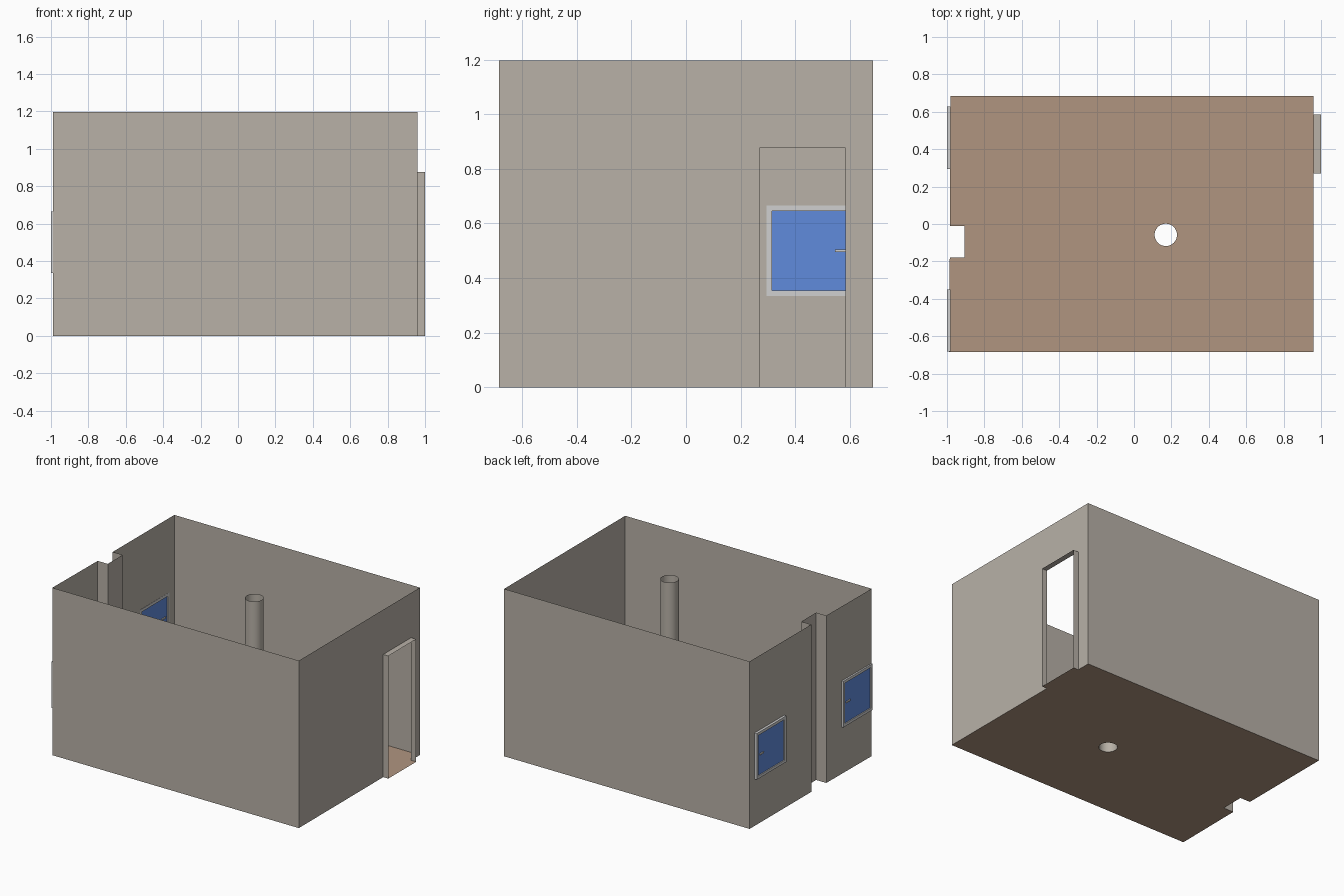
import bpy, bmesh, math
from mathutils import Vector

if "Cube" in bpy.data.objects:
    bpy.data.objects.remove(bpy.data.objects["Cube"])

H = 1.197                      # wall height
XR, YH = 0.96, 0.684           # right wall, half depth
DOOR = (0.27, 0.585, 0.877)    # y0, y1, top
COL = (0.17, -0.058, 0.06)     # column x, y, radius
SEG = 32


def material(name, rgb):
    lin = [((c / 255 + 0.055) / 1.055) ** 2.4 for c in rgb]
    m = bpy.data.materials.new(name)
    m.diffuse_color = (*lin, 1)
    m.use_nodes = True
    m.node_tree.nodes["Principled BSDF"].inputs["Base Color"].default_value = m.diffuse_color
    return m


WALL = material("plaster", (184, 177, 167))
FLOOR = material("tan_floor", (176, 149, 128))
FRAME = material("pale_frame", (208, 208, 208))
GLASS = material("blue_glass", (96, 139, 220))


def finish(name, bm, mat):
    bmesh.ops.remove_doubles(bm, verts=bm.verts, dist=1e-5)
    me = bpy.data.meshes.new(name)
    bm.to_mesh(me)
    bm.free()
    me.materials.append(mat)
    ob = bpy.data.objects.new(name, me)
    bpy.context.collection.objects.link(ob)
    return ob


def face(bm, pts):
    return bm.faces.new([bm.verts.new(p) for p in pts])


def box(name, lo, hi, mat):
    bm = bmesh.new()
    bmesh.ops.create_cube(bm, size=1)
    for v in bm.verts:
        v.co = [lo[i] + (v.co[i] + 0.5) * (hi[i] - lo[i]) for i in range(3)]
    return finish(name, bm, mat)


def wall(bm, a, b, opening=None):
    """Thin wall from a to b; opening is (y0, y1, z0, z1) along a wall in y."""
    ts, zs = [0, 1], [0, H]
    if opening:
        cut = sorted((y - a[1]) / (b[1] - a[1]) for y in opening[:2])
        ts = [0, *cut, 1]
        zs = sorted({0, opening[2], opening[3], H})
    a, b = Vector((*a, 0)), Vector((*b, 0))
    for i in range(len(ts) - 1):
        for j in range(len(zs) - 1):
            if opening and i == 1 and zs[j] == opening[2]:
                continue
            p, q = a.lerp(b, ts[i]), a.lerp(b, ts[i + 1])
            lo, hi = Vector((0, 0, zs[j])), Vector((0, 0, zs[j + 1]))
            face(bm, (p + lo, q + lo, q + hi, p + hi))


# walls: front, right with doorway, back, left with windows and niche
WIN_Z = (0.335, 0.665)
WINDOWS = {"back_window": (0.295, 0.628), "front_window": (-0.681, -0.35)}
d0, d1, dz = DOOR
path = [(-0.99, -YH), (XR, -YH), (XR, YH), (-0.982, YH), (-0.984, -0.01),
        (-0.905, -0.01), (-0.905, -0.178), (-0.985, -0.178)]
openings = {1: (d0, d1, 0, dz),
            3: (*WINDOWS["back_window"], *WIN_Z),
            7: (*WINDOWS["front_window"], *WIN_Z)}
bm = bmesh.new()
for i, p in enumerate(path):
    wall(bm, p, path[(i + 1) % len(path)], openings.get(i))
finish("walls", bm, WALL)

# door surround: thin sleeve standing out from the right wall
bm = bmesh.new()
sleeve = [(d0, 0), (d0, dz), (d1, dz), (d1, 0)]
for (ya, za), (yb, zb) in zip(sleeve, sleeve[1:]):
    face(bm, ((XR, ya, za), (XR, yb, zb), (1, yb, zb), (1, ya, za)))
finish("door_surround", bm, WALL)

# floor with threshold, niche and a round hole for the column
ring = [(COL[0] + COL[2] * math.cos(2 * math.pi * k / SEG),
         COL[1] + COL[2] * math.sin(2 * math.pi * k / SEG)) for k in range(SEG)]
outline = path[:2] + [(XR, d0), (1, d0), (1, d1), (XR, d1)] + path[2:]
bm = bmesh.new()
for loop in (outline, ring):
    vs = [bm.verts.new((x, y, 0)) for x, y in loop]
    for k in range(len(vs)):
        bm.edges.new((vs[k - 1], vs[k]))
bmesh.ops.triangle_fill(bm, use_beauty=True, edges=bm.edges[:], normal=(0, 0, 1))
bm.normal_update()
for f in bm.faces:
    if f.normal.z < 0:
        f.normal_flip()
finish("floor", bm, FLOOR)

# hollow round column
bm = bmesh.new()
for k in range(SEG):
    (xa, ya), (xb, yb) = ring[k - 1], ring[k]
    face(bm, ((xa, ya, 0), (xb, yb, 0), (xb, yb, H), (xa, ya, H))).smooth = True
finish("column", bm, WALL)

# windows: frame ring, glass pane and small handle
X0, X1, T = -1.0, -0.981, 0.02
for name, (y0, y1) in WINDOWS.items():
    z0, z1 = WIN_Z

    def rect(x, t):
        return [(x, y0 + t, z0 + t), (x, y1 - t, z0 + t),
                (x, y1 - t, z1 - t), (x, y0 + t, z1 - t)]

    bm = bmesh.new()
    loops = [rect(X0, 0), rect(X1, 0), rect(X1, T), rect(X0, T)]
    for i in range(4):
        A, B = loops[i], loops[(i + 1) % 4]
        for k in range(4):
            face(bm, (A[k - 1], A[k], B[k], B[k - 1]))
    bmesh.ops.remove_doubles(bm, verts=bm.verts, dist=1e-5)
    bmesh.ops.recalc_face_normals(bm, faces=bm.faces)
    finish(name + "_frame", bm, FRAME)
    box(name + "_glass", (-0.993, y0 + T, z0 + T), (-0.988, y1 - T, z1 - T), GLASS)
    box(name + "_handle", (X0, y1 - 0.083, 0.495), (X1, y1 - 0.038, 0.505), FRAME)
